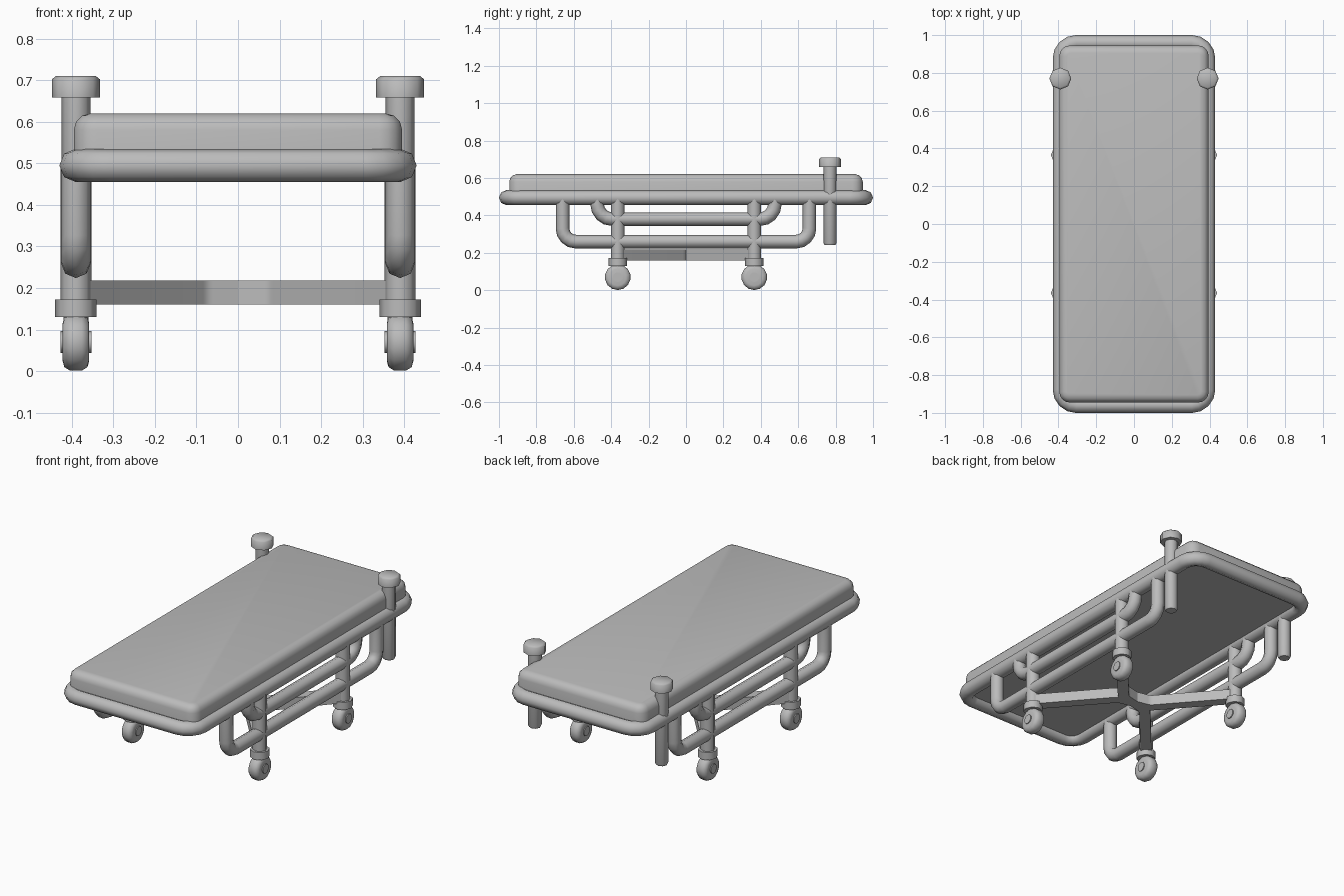
import bpy, bmesh, math
from mathutils import Vector, Matrix

if "Cube" in bpy.data.objects:
    bpy.data.objects.remove(bpy.data.objects["Cube"], do_unlink=True)

grey = bpy.data.materials.new("plain_grey")
grey.use_nodes = True
colour = (0.5, 0.5, 0.5, 1)
grey.diffuse_color = colour
grey.node_tree.nodes["Principled BSDF"].inputs["Base Color"].default_value = colour


def finish(name, bm, limit=50):
    """Smooth shading with sharp edges kept, then link the object."""
    bmesh.ops.recalc_face_normals(bm, faces=bm.faces)
    for f in bm.faces:
        f.smooth = True
    for e in bm.edges:
        e.smooth = e.calc_face_angle(0) < math.radians(limit)
    mesh = bpy.data.meshes.new(name)
    bm.to_mesh(mesh)
    bm.free()
    mesh.materials.append(grey)
    obj = bpy.data.objects.new(name, mesh)
    bpy.context.scene.collection.objects.link(obj)
    return obj


def skin(bm, rings, closed):
    """Join successive rings of vertices, capping open ends."""
    n = len(rings[0])
    for i in range(len(rings) if closed else len(rings) - 1):
        a, b = rings[i], rings[(i + 1) % len(rings)]
        for j in range(n):
            k = (j + 1) % n
            bm.faces.new((a[j], a[k], b[k], b[j]))
    if not closed:
        bm.faces.new(rings[0])
        bm.faces.new(rings[-1])


def rounded(points, radius, closed=False, steps=4):
    """Replace path corners by arcs."""
    pts = [Vector(p) for p in points]
    out = []
    for i, p in enumerate(pts):
        if not closed and i in (0, len(pts) - 1):
            out.append(p)
            continue
        u = (pts[i - 1] - p).normalized()
        v = (pts[(i + 1) % len(pts)] - p).normalized()
        half = u.angle(v) / 2
        mid = (u + v).normalized()
        centre = p + mid * radius / math.sin(half)
        side = (u - v).normalized()
        sweep = math.pi / 2 - half
        for s in range(steps + 1):
            a = sweep * (1 - 2 * s / steps)
            out.append(centre + radius * (side * math.sin(a) - mid * math.cos(a)))
    return out


def tube(name, path, r, normal, closed=False, sides=8, turn=0):
    """Sweep a polygon along a planar path."""
    bm = bmesh.new()
    b = Vector(normal)
    rings = []
    for i, p in enumerate(path):
        prev = path[i - 1] if closed or i else None
        nxt = path[(i + 1) % len(path)] if closed or i < len(path) - 1 else None
        d1 = (p - prev).normalized() if prev is not None else (nxt - p).normalized()
        d2 = (nxt - p).normalized() if nxt is not None else d1
        t = (d1 + d2).normalized()
        n = b.cross(t) / t.dot(d1)
        angles = [turn + math.tau * k / sides for k in range(sides)]
        rings.append([bm.verts.new(p + r * (n * math.cos(a) + b * math.sin(a))) for a in angles])
    skin(bm, rings, closed)
    return finish(name, bm)


def lathe(name, profile, location, sides=8, sideways=False):
    """Turn (radius, height) pairs around z, or around x if sideways."""
    bm = bmesh.new()
    rings = [[bm.verts.new((r * math.cos(math.tau * k / sides),
                            r * math.sin(math.tau * k / sides), h))
              for k in range(sides)] for r, h in profile]
    skin(bm, rings, False)
    if sideways:
        bm.transform(Matrix.Rotation(math.pi / 2, 4, 'Y'))
    bm.transform(Matrix.Translation(location))
    return finish(name, bm)


# Mattress with rounded corners and a soft top edge
bm = bmesh.new()
bmesh.ops.create_cube(bm, size=1)
bm.transform(Matrix.Translation((0, 0, 0.555)) @ Matrix.Diagonal((0.79, 1.89, 0.13, 1)))
upright = [e for e in bm.edges if abs(e.verts[0].co.z - e.verts[1].co.z) > 0.1]
bmesh.ops.bevel(bm, geom=upright, offset=0.055, segments=4, profile=0.5, affect='EDGES')
rim = [e for e in bm.edges if min(v.co.z for v in e.verts) > 0.6]
bmesh.ops.bevel(bm, geom=rim, offset=0.04, segments=3, profile=0.5, affect='EDGES')
finish("mattress", bm)

# Bed frame tube around the mattress
X = 0.39
corners = [(-X, -0.96, 0.495), (X, -0.96, 0.495), (X, 0.96, 0.495), (-X, 0.96, 0.495)]
tube("bed_frame", rounded(corners, 0.085, True), 0.04, (0, 0, 1), True)

for side, s in (("left", 1), ("right", -1)):
    x = s * X
    # Side rails bent up into the frame
    for part, y, z, bend in (("lower_rail", 0.66, 0.26, 0.07), ("upper_rail", 0.475, 0.38, 0.08)):
        path = [(x, -y, 0.495), (x, -y, z), (x, y, z), (x, y, 0.495)]
        tube(f"{side}_{part}", rounded(path, bend), 0.036, (1, 0, 0))

    # Pole with a knob at the head end
    lathe(f"{side}_pole", [(0.03, 0.242), (0.035, 0.252), (0.035, 0.67)], (x, 0.77, 0))
    lathe(f"{side}_pole_knob", [(0.058, 0.658), (0.058, 0.702), (0.048, 0.71)], (x, 0.77, 0))

    # Legs and casters
    for end, y in (("front", -0.365), ("back", 0.365)):
        name = f"{side}_{end}"
        lathe(name + "_leg", [(0.037, 0.16), (0.037, 0.495)], (x, y, 0))
        lathe(name + "_collar", [(0.05, 0.13), (0.05, 0.172)], (x, y, 0))
        lathe(name + "_caster_neck", [(0.03, 0.09), (0.03, 0.135)], (x, y, 0))
        lathe(name + "_wheel", [(0.045, -0.032), (0.06, -0.028), (0.069, -0.014),
                                (0.069, 0.014), (0.06, 0.028), (0.045, 0.032)],
              (x, y, 0.07), 14, True)
        lathe(name + "_hub", [(0.026, -0.037), (0.026, 0.037)], (x, y, 0.07), 10, True)

    # Crossed base bars, bent towards the middle
    bar = [(X, -0.365 * s, 0.189), (0.09, -0.02 * s, 0.189),
           (-0.09, 0.02 * s, 0.189), (-X, 0.365 * s, 0.189)]
    tube(f"{side}_cross_bar", rounded(bar, 0.07), 0.041, (0, 0, 1), sides=4, turn=math.pi / 4)
